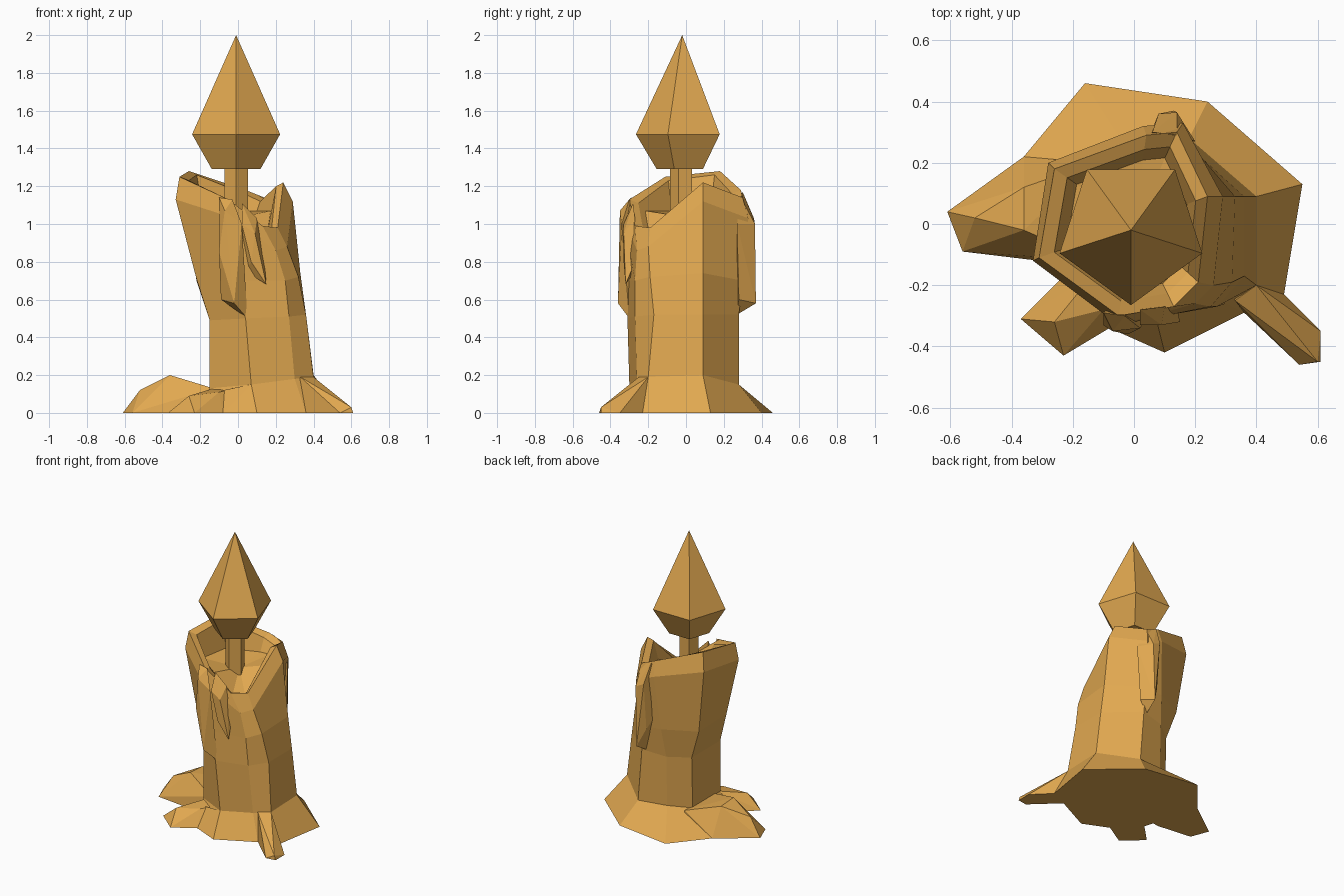
import bpy
import bmesh
import math
from mathutils import Vector

cube = bpy.data.objects.get("Cube")
if cube:
    bpy.data.objects.remove(cube, do_unlink=True)

# One warm wax colour for everything
WAX_COLOUR = (0.75, 0.39, 0.08, 1.0)
wax = bpy.data.materials.new("golden wax")
wax.use_nodes = True
wax.diffuse_color = WAX_COLOUR
wax.node_tree.nodes["Principled BSDF"].inputs["Base Color"].default_value = WAX_COLOUR


def finish(bm, name):
    """Turn a bmesh into a named, flat-shaded object."""
    bmesh.ops.recalc_face_normals(bm, faces=bm.faces)
    mesh = bpy.data.meshes.new(name)
    bm.to_mesh(mesh)
    bm.free()
    mesh.materials.append(wax)
    obj = bpy.data.objects.new(name, mesh)
    bpy.context.scene.collection.objects.link(obj)
    return obj


def loft(name, rings):
    """Bridge matching rings of points and close both ends with fans."""
    bm = bmesh.new()
    loops = [[bm.verts.new(point) for point in ring] for ring in rings]
    for low, high in zip(loops, loops[1:]):
        for i in range(len(low)):
            j = (i + 1) % len(low)
            bm.faces.new((low[i], low[j], high[j], high[i]))
    for loop in (loops[0], loops[-1]):
        middle = sum((v.co for v in loop), Vector()) / len(loop)
        centre = bm.verts.new(middle)
        for i in range(len(loop)):
            bm.faces.new((loop[i], loop[(i + 1) % len(loop)], centre))
    return finish(bm, name)


def hull(name, points):
    """Faceted lump wrapped around a few points."""
    bm = bmesh.new()
    for point in points:
        bm.verts.new(point)
    result = bmesh.ops.convex_hull(bm, input=bm.verts)
    loose = set(result["geom_interior"]) | set(result["geom_unused"])
    bmesh.ops.delete(bm, geom=[v for v in loose if isinstance(v, bmesh.types.BMVert)],
                     context="VERTS")
    bmesh.ops.dissolve_limit(bm, angle_limit=math.radians(1),
                             verts=bm.verts, edges=bm.edges)
    return finish(bm, name)


def polygon_ring(sides, radius, centre, z):
    """Regular ring with one corner towards the front."""
    ring = []
    for i in range(sides):
        angle = math.tau * i / sides - math.pi / 2
        ring.append((centre[0] + radius * math.cos(angle),
                     centre[1] + radius * math.sin(angle), z))
    return ring


def shrink(ring, factor, drop, ceiling):
    """Copy of a ring, pulled inwards and lowered."""
    return [(x * factor, y * factor, min(z - drop, ceiling)) for x, y, z in ring]


# Candle body: leaning column, from the spread foot to the uneven rim
foot = [(.55, .13, 0), (.49, -.23, 0), (.36, -.29, 0), (.1, -.42, 0),
        (-.24, -.18, 0), (-.36, .22, 0), (-.16, .46, 0), (.24, .4, 0)]
base = [(.4, .09, .2), (.4, -.2, .19), (.3, -.26, .18), (.07, -.3, .15),
        (-.15, -.17, .13), (-.15, .14, .13), (-.02, .24, .15), (.18, .28, .15)]
lower = [(.36, .09, .52), (.36, -.17, .52), (.27, -.27, .51), (.04, -.31, .5),
         (-.15, -.17, .49), (-.15, .15, .49), (-.02, .25, .5), (.15, .28, .52)]
middle = [(.33, .09, .74), (.32, -.19, .72), (.25, -.27, .7), (-.02, -.31, .7),
          (-.22, -.14, .71), (-.22, .17, .7), (0, .28, .7), (.15, .3, .7)]
upper = [(.29, .09, 1.12), (.26, -.2, .88), (.2, -.26, .86), (-.05, -.33, 1.04),
         (-.33, -.12, 1.13), (-.28, .2, 1.15), (.03, .32, 1.08), (.16, .33, 1.03)]
rim = [(.24, .09, 1.22), (.21, -.19, .98), (.13, -.27, .99), (-.05, -.3, 1.13),
       (-.31, -.11, 1.25), (-.26, .18, 1.28), (.04, .29, 1.18), (.14, .3, 1.14)]
lip = shrink(rim, .84, .02, 1.26)
pool = shrink(rim, .72, .05, 1.07)
loft("candle_body", [foot, base, lower, middle, upper, rim, lip, pool])

# Melted lumps spreading over the ground
hull("side_puddle", [(-.61, .04, 0), (-.56, -.09, 0), (-.4, -.05, 0),
                     (-.31, -.12, 0), (-.36, .22, 0), (-.52, .02, .12),
                     (-.36, -.02, .2), (-.36, .12, .19), (-.13, -.12, .13),
                     (-.13, .2, .13), (-.13, -.1, 0), (-.13, .2, 0)])
hull("front_puddle", [(-.37, -.31, 0), (-.23, -.43, 0), (-.08, -.34, 0),
                      (-.24, -.18, 0), (-.26, -.32, .09), (-.1, -.28, .11),
                      (-.13, -.16, .13), (0, -.2, .13), (0, -.2, 0)])
hull("front_skirt", [(-.08, -.34, 0), (.1, -.42, 0), (-.08, -.25, .12),
                     (.07, -.3, .15), (.1, -.2, 0), (-.1, -.2, 0)])
hull("corner_run", [(.54, -.46, 0), (.61, -.45, 0), (.61, -.35, 0),
                    (.6, -.45, .03), (.59, -.36, .02), (.49, -.23, 0),
                    (.36, -.29, 0), (.33, -.25, .19), (.4, -.2, .19),
                    (.3, -.2, 0)])

# Hardened drips hanging from the rim
hull("front_drip", [(-.1, -.29, 1.14), (-.03, -.3, 1.13), (-.07, -.35, 1.07),
                    (.02, -.34, 1.0), (-.1, -.33, .85), (.03, -.32, .72),
                    (-.02, -.36, .58), (.05, -.3, .5), (-.09, -.27, .6),
                    (-.05, -.24, .9)])
hull("small_front_drip", [(.02, -.28, 1.11), (.1, -.27, 1.03), (.02, -.33, 1.0),
                          (.09, -.33, .95), (.07, -.33, .8), (.15, -.32, .68),
                          (.14, -.27, .8), (.04, -.27, .75)])
hull("back_drip", [(.06, .3, 1.17), (.14, .29, 1.14), (.08, .36, 1.03),
                   (.14, .365, 1.0), (.2, .27, 1.0), (.08, .33, .7),
                   (.14, .35, .68), (.13, .37, .58), (.18, .28, .6),
                   (.12, .27, .52), (.04, .26, .8)])

# Wick and flame share one centre line
AXIS = (-.01, -.02)
loft("wick", [polygon_ring(5, .065, AXIS, 1.0), polygon_ring(5, .065, AXIS, 1.31)])
hull("flame", polygon_ring(5, .135, AXIS, 1.29)
     + polygon_ring(5, .245, AXIS, 1.475) + [(*AXIS, 2.0)])
